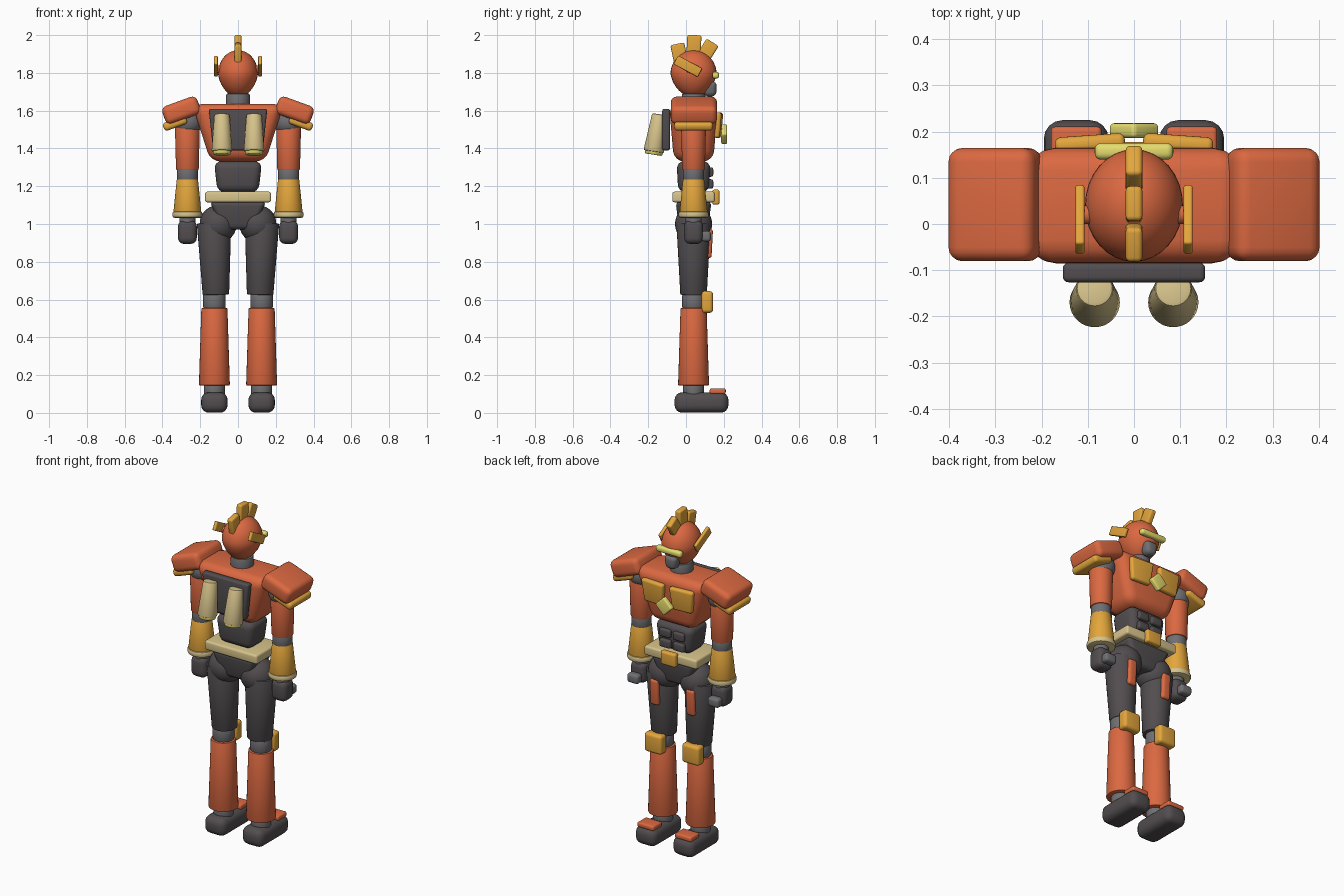
import bpy, bmesh, math
from mathutils import Matrix, Vector, Euler

if "Cube" in bpy.data.objects:
    bpy.data.objects.remove(bpy.data.objects["Cube"])

COLORS = {
    "orange": (0.71, 0.14, 0.053), "yellow": (0.77, 0.38, 0.045),
    "cream": (0.68, 0.55, 0.26), "dark": (0.085, 0.075, 0.08),
    "joint": (0.16, 0.16, 0.17), "glow": (0.79, 0.72, 0.16)}
MATS = {}
for key, c in COLORS.items():
    MATS[key] = bpy.data.materials.new(key)
    MATS[key].diffuse_color = (*c, 1)


def finish(name, bm, color, loc, rot=(0, 0, 0), angle=40):
    """Place, colour and smooth the part."""
    r = Euler([math.radians(a) for a in rot]).to_matrix().to_4x4()
    bm.transform(Matrix.Translation(loc) @ r)
    bmesh.ops.recalc_face_normals(bm, faces=bm.faces)
    me = bpy.data.meshes.new(name)
    bm.to_mesh(me)
    bm.free()
    ob = bpy.data.objects.new(name, me)
    bpy.context.collection.objects.link(ob)
    me.materials.append(MATS[color])
    bpy.ops.object.select_all(action='DESELECT')
    ob.select_set(True)
    bpy.context.view_layer.objects.active = ob
    bpy.ops.object.shade_smooth_by_angle(angle=math.radians(angle))
    return ob


def box(name, color, loc, size, bevel=0.012, rot=(0, 0, 0), taper=(1, 1)):
    """Rounded box; taper scales the bottom face in x and y."""
    bm = bmesh.new()
    bmesh.ops.create_cube(bm, size=1)
    for v in bm.verts:
        t = taper if v.co.z < 0 else (1, 1)
        v.co = Vector((v.co.x * size[0] * t[0], v.co.y * size[1] * t[1], v.co.z * size[2]))
    bmesh.ops.bevel(bm, geom=bm.edges[:], offset=bevel, segments=4, profile=0.5, affect='EDGES')
    return finish(name, bm, color, loc, rot)


def tube(name, color, loc, r_low, r_top, h, bevel=0.006, rot=(0, 0, 0)):
    """Tapered round limb with softened rims, centred on loc."""
    bm = bmesh.new()
    bmesh.ops.create_cone(bm, cap_ends=True, segments=32, radius1=r_low, radius2=r_top, depth=h)
    rims = [e for e in bm.edges if abs(e.verts[0].co.z - e.verts[1].co.z) < 1e-5]
    bmesh.ops.bevel(bm, geom=rims, offset=bevel, segments=2, profile=0.5, affect='EDGES')
    return finish(name, bm, color, loc, rot)


def ball(name, color, loc, radii, chin=1.0):
    """Ellipsoid; chin narrows the bottom."""
    bm = bmesh.new()
    bmesh.ops.create_uvsphere(bm, u_segments=32, v_segments=20, radius=1)
    for v in bm.verts:
        k = 1 + (chin - 1) * max(0, -v.co.z)
        v.co = Vector((v.co.x * radii[0] * k, v.co.y * radii[1] * k, v.co.z * radii[2]))
    return finish(name, bm, color, loc, angle=60)


CY = 0.04  # body centre line in y

for s, side in ((-1, "left"), (1, "right")):
    def n(part):
        return side + "_" + part
    x = s * 0.125
    # leg
    box(n("foot"), "dark", (x, 0.082, 0.055), (0.14, 0.285, 0.108), 0.04)
    box(n("toe_plate"), "orange", (x, 0.168, 0.115), (0.11, 0.085, 0.03), 0.01)
    tube(n("ankle"), "joint", (x, CY, 0.12), 0.055, 0.055, 0.09, 0.012)
    tube(n("shin"), "orange", (x, CY, 0.35), 0.082, 0.069, 0.41)
    tube(n("knee"), "joint", (x, CY, 0.592), 0.06, 0.06, 0.09, 0.015)
    box(n("knee_pad"), "yellow", (x, 0.112, 0.587), (0.115, 0.062, 0.115), 0.018)
    tube(n("thigh"), "dark", (s * 0.122, CY, 0.815), 0.07, 0.091, 0.38, rot=(0, s * 1.5, 0))
    box(n("thigh_plate"), "orange", (s * 0.12, 0.12, 0.897), (0.055, 0.038, 0.155), 0.014, (-3, 0, 0))
    ball(n("hip"), "dark", (s * 0.105, CY, 1.0), (0.098, 0.098, 0.1))
    # arm
    x = s * 0.268
    ball(n("shoulder_joint"), "joint", (s * 0.265, CY, 1.54), (0.075, 0.075, 0.075))
    tube(n("upper_arm"), "orange", (x, CY, 1.405), 0.06, 0.066, 0.24)
    tube(n("elbow"), "joint", (x, CY, 1.262), 0.055, 0.055, 0.08, 0.012)
    tube(n("forearm"), "yellow", (x, CY, 1.15), 0.074, 0.056, 0.175)
    tube(n("cuff"), "cream", (x, CY, 1.05), 0.079, 0.079, 0.034, 0.01)
    tube(n("wrist"), "joint", (x, CY, 1.02), 0.042, 0.042, 0.05)
    box(n("fist"), "dark", (x, CY, 0.957), (0.1, 0.1, 0.125), 0.032)
    box(n("fingers"), "joint", (x, 0.107, 0.935), (0.075, 0.05, 0.055), 0.016)
    # shoulder armour
    box(n("shoulder_pad"), "orange", (s * 0.3, CY + 0.002, 1.602), (0.197, 0.245, 0.1), 0.03, (0, s * 20, 0))
    box(n("shoulder_trim"), "yellow", (s * 0.333, CY, 1.533), (0.13, 0.205, 0.045), 0.018, (0, s * 20, 0))
    # chest plate, abdomen plates
    box(n("chest_plate"), "yellow", (s * 0.095, 0.17, 1.523), (0.155, 0.035, 0.135), 0.014,
        (-5, 0, -s * 4), (0.8, 1))
    for row, z in enumerate((1.275, 1.212)):
        box(n("abdomen_plate_%d" % row), "dark", (s * 0.045, 0.127, z), (0.075, 0.035, 0.05), 0.012)
    # backpack thruster
    tilt = (-9, 0, 0)
    tube(n("thruster"), "cream", (s * 0.085, -0.155, 1.482), 0.055, 0.04, 0.2, 0.008, tilt)
    tube(n("nozzle_glow"), "glow", (s * 0.085, -0.171, 1.378), 0.045, 0.05, 0.022, 0.004, tilt)
    # ear fin
    box(n("ear_fin"), "yellow", (s * 0.117, 0.01, 1.835), (0.02, 0.145, 0.052), 0.006, (-28, 0, 0))
    tube(n("ear_mount"), "orange", (s * 0.1, 0.02, 1.82), 0.02, 0.02, 0.03, 0.003, (0, 90, 0))

# torso
box("pelvis", "dark", (0, CY, 1.045), (0.3, 0.19, 0.15), 0.025, taper=(0.55, 0.8))
box("belt", "cream", (0, CY, 1.143), (0.35, 0.225, 0.056), 0.012)
box("buckle", "yellow", (0, 0.158, 1.142), (0.1, 0.038, 0.08), 0.012)
box("abdomen", "dark", (0, CY, 1.25), (0.255, 0.18, 0.165), 0.04, taper=(0.85, 0.9))
box("chest", "orange", (0, CY, 1.483), (0.485, 0.26, 0.305), 0.055, taper=(0.6, 0.8))
box("chest_emblem", "glow", (0, 0.202, 1.475), (0.08, 0.032, 0.08), 0.01, (0, 45, 0))
box("backpack", "dark", (0, -0.105, 1.5), (0.31, 0.042, 0.22), 0.012, taper=(0.85, 1))

# head
tube("neck", "joint", (0, CY, 1.645), 0.065, 0.062, 0.09)
ball("helmet", "orange", (0, CY, 1.795), (0.106, 0.122, 0.125), 0.85)
box("jaw", "joint", (0, 0.128, 1.715), (0.085, 0.07, 0.08), 0.024, taper=(0.75, 0.9))
box("visor", "glow", (0, 0.157, 1.788), (0.17, 0.036, 0.036), 0.014)

# crest blades fanned over the helmet
for i, (y, z, a) in enumerate(((-0.035, 1.9, 12), (0.042, 1.945, -3), (0.112, 1.915, -32))):
    box("crest_blade_%d" % i, "yellow", (0, y, z), (0.036, 0.075, 0.11), 0.01, (a, 0, 0))

for m in bpy.data.materials:
    if m.users and not m.is_grease_pencil:
        m.use_nodes = True
        m.node_tree.nodes["Principled BSDF"].inputs["Base Color"].default_value = m.diffuse_color
